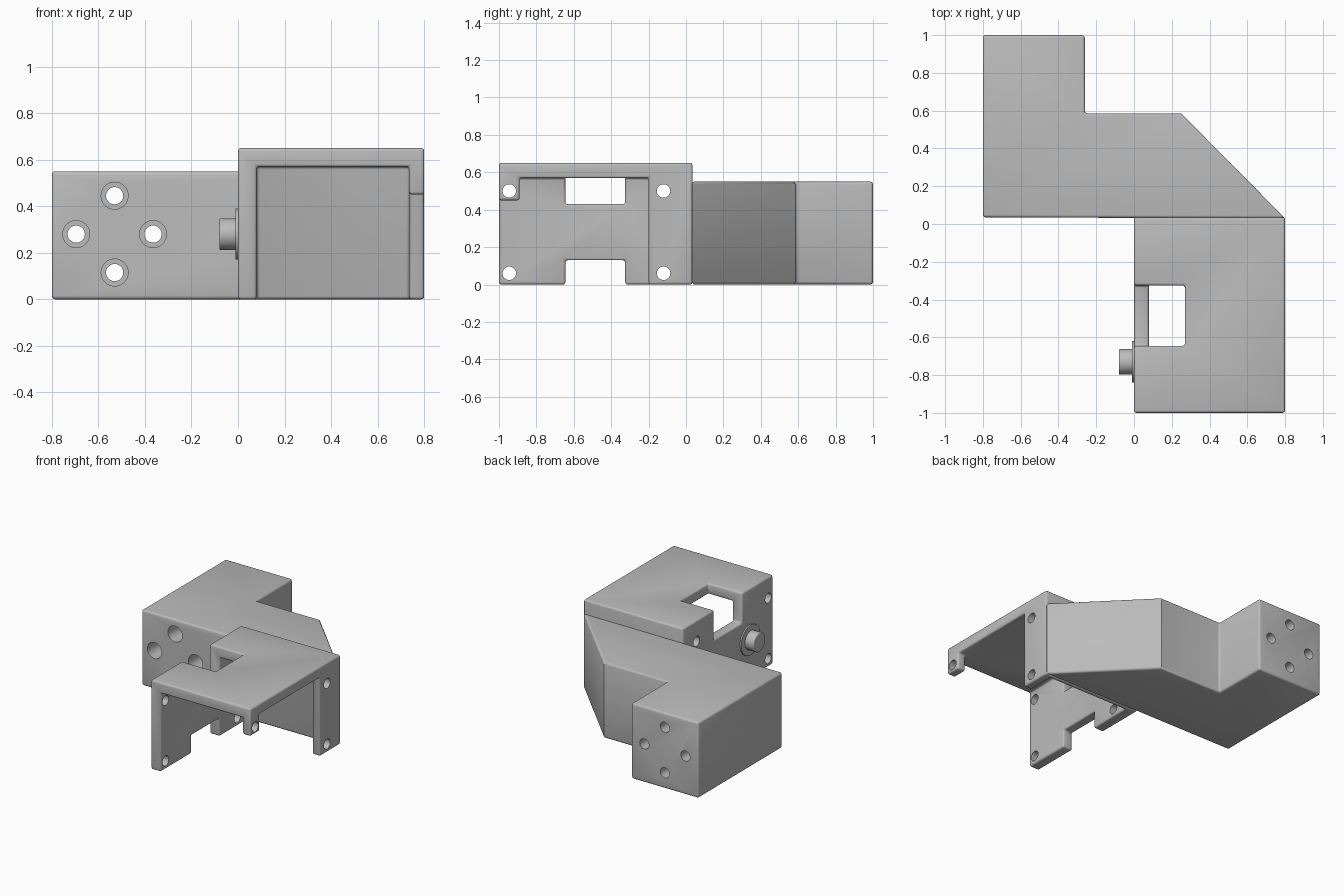
import bpy, bmesh, math
from mathutils import Matrix, Vector

if "Cube" in bpy.data.objects:
    bpy.data.objects.remove(bpy.data.objects["Cube"], do_unlink=True)

grey = bpy.data.materials.new("plain grey")
grey.use_nodes = True
GREY = (0.5, 0.5, 0.5, 1)
grey.diffuse_color = GREY
grey.node_tree.nodes["Principled BSDF"].inputs["Base Color"].default_value = GREY


def make(name, bm):
    bmesh.ops.recalc_face_normals(bm, faces=bm.faces)
    mesh = bpy.data.meshes.new(name)
    bm.to_mesh(mesh)
    bm.free()
    mesh.materials.append(grey)
    ob = bpy.data.objects.new(name, mesh)
    bpy.context.collection.objects.link(ob)
    return ob


def box(name, x, y, z):
    bm = bmesh.new()
    bmesh.ops.create_cube(bm, size=1)
    for v in bm.verts:
        v.co = [r[0] if c < 0 else r[1] for c, r in zip(v.co, (x, y, z))]
    return make(name, bm)


def rod(name, axis, start, end, center, radius, sides=32):
    """Cylinder along x or y; center gives the other two coordinates."""
    mid = (start + end) / 2
    if axis == "x":
        loc, rot = Vector((mid, *center)), Matrix.Rotation(math.pi / 2, 4, "Y")
    else:
        loc, rot = Vector((center[0], mid, center[1])), Matrix.Rotation(math.pi / 2, 4, "X")
    bm = bmesh.new()
    bmesh.ops.create_cone(bm, cap_ends=True, segments=sides, radius1=radius, radius2=radius,
                          depth=end - start, matrix=Matrix.Translation(loc) @ rot)
    return make(name, bm)


def prism(name, outline, height):
    bm = bmesh.new()
    face = bm.faces.new([bm.verts.new((x, y, 0)) for x, y in outline])
    up = bmesh.ops.extrude_face_region(bm, geom=[face])["geom"]
    bmesh.ops.translate(bm, vec=(0, 0, height),
                        verts=[g for g in up if isinstance(g, bmesh.types.BMVert)])
    return make(name, bm)


def cut(ob, cutter):
    m = ob.modifiers.new("cut", "BOOLEAN")
    m.operation, m.solver, m.object = "DIFFERENCE", "EXACT", cutter
    cutter.hide_render = True
    return cutter


def soften(ob, width):
    m = ob.modifiers.new("rounded edges", "BEVEL")
    m.width, m.segments = width, 3
    m.limit_method, m.angle_limit = "ANGLE", math.radians(50)


def finish(ob, cutters=()):
    """Bake the modifiers, drop the cutters and smooth the rounded edges."""
    bpy.context.view_layer.update()
    deps = bpy.context.evaluated_depsgraph_get()
    mesh = bpy.data.meshes.new_from_object(ob.evaluated_get(deps))
    ob.modifiers.clear()
    ob.data = mesh
    for c in cutters:
        bpy.data.objects.remove(c, do_unlink=True)
    bpy.ops.object.select_all(action="DESELECT")
    ob.select_set(True)
    bpy.context.view_layer.objects.active = ob
    bpy.ops.object.shade_smooth_by_angle(angle=math.radians(35))


# Offset arm with four counterbored mounting holes
arm = prism("mounting_arm", [(-0.8, 0.035), (0.8, 0.03), (0.25, 0.585),
                             (-0.26, 0.585), (-0.26, 1), (-0.8, 1)], 0.55)
soften(arm, 0.015)
tools = []
for i in range(4):
    a = i * math.pi / 2
    spot = (-0.53 + 0.165 * math.cos(a), 0.28 + 0.165 * math.sin(a))
    tools.append(cut(arm, rod("bolt_hole", "y", -0.1, 1.1, spot, 0.037)))
    tools.append(cut(arm, rod("counterbore", "y", -0.1, 0.75, spot, 0.058)))
finish(arm, tools)

# Open housing: roof, left wall, right corner post and hanging tab
housing = box("housing", (0, 0.8), (-1, 0.035), (0, 0.65))
tools = [cut(housing, box(*spec)) for spec in (
    ("cavity", (0.08, 0.735), (-1.2, 0), (-0.2, 0.57)),
    ("side_opening", (0.7, 0.9), (-0.89, -0.2), (-0.2, 0.57)),
    ("tab_clearance", (0.7, 0.9), (-1.2, -0.85), (-0.2, 0.45)),
    ("roof_window", (-0.1, 0.27), (-0.645, -0.325), (0.43, 0.8)),
    ("wall_notch", (-0.1, 0.2), (-0.645, -0.325), (-0.2, 0.13)),
)]
soften(housing, 0.013)
for y in (-0.945, -0.12):
    for z in (0.06, 0.5):
        tools.append(cut(housing, rod("screw_hole", "x", -0.1, 0.9, (y, z), 0.036)))
finish(housing, tools)

# Round boss on the outside of the wall
finish(rod("boss_collar", "x", -0.01, 0.01, (-0.73, 0.28), 0.11, 48))
boss = rod("boss", "x", -0.08, 0.01, (-0.73, 0.28), 0.068, 48)
soften(boss, 0.006)
finish(boss)
